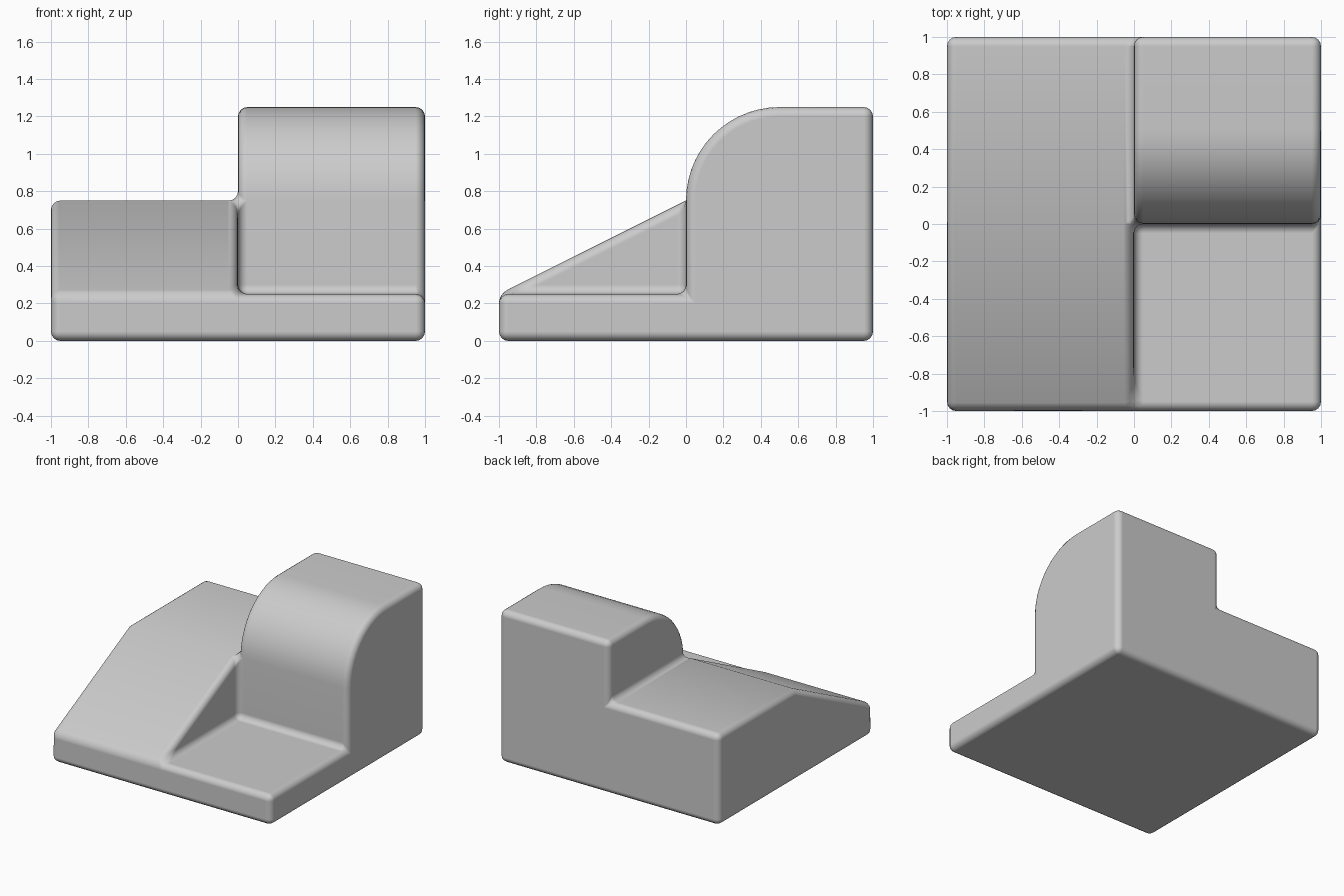
import bpy, bmesh, math

if "Cube" in bpy.data.objects:
    bpy.data.objects.remove(bpy.data.objects["Cube"])

bm = bmesh.new()


def face(points):
    bm.faces.new([bm.verts.new(p) for p in points])


def side(x, profile):
    face([(x, y, z) for y, z in profile])


def strip(x0, x1, profile):
    for (ya, za), (yb, zb) in zip(profile, profile[1:]):
        face([(x0, ya, za), (x1, ya, za), (x1, yb, zb), (x0, yb, zb)])


# Top outlines (y, z) of the ramp half and the rounded step half
N = 14
arc = [(0.5 - 0.5 * math.cos(i * math.pi / 2 / N), 0.75 + 0.5 * math.sin(i * math.pi / 2 / N))
       for i in range(N + 1)]
ramp = [(-1, 0.25), (0, 0.75), (1, 0.75)]
step = [(-1, 0.25), (0, 0.25)] + arc + [(1, 1.25)]

# Tops and outer sides
strip(-1, 0, ramp)
strip(0, 1, step)
side(-1, [(-1, 0)] + ramp + [(1, 0)])
side(1, [(-1, 0)] + step + [(1, 0)])

# Inner walls where the two halves differ in height
side(0, [(-1, 0.25), (0, 0.25), (0, 0.75)])
side(0, arc + [(1, 1.25), (1, 0.75)])

# Bottom, front and back
face([(-1, -1, 0), (1, -1, 0), (1, 1, 0), (-1, 1, 0)])
face([(x, -1, z) for x, z in [(-1, 0), (1, 0), (1, 0.25), (0, 0.25), (-1, 0.25)]])
face([(x, 1, z) for x, z in [(-1, 0), (1, 0), (1, 1.25), (0, 1.25), (0, 0.75), (-1, 0.75)]])

bmesh.ops.remove_doubles(bm, verts=bm.verts[:], dist=1e-4)
bmesh.ops.recalc_face_normals(bm, faces=bm.faces[:])
mesh = bpy.data.meshes.new("ramp_and_step_block")
bm.to_mesh(mesh)
bm.free()
block = bpy.data.objects.new("ramp_and_step_block", mesh)
bpy.context.collection.objects.link(block)

# Soft rounded edges, inside corners included
bevel = block.modifiers.new("rounded_edges", 'BEVEL')
bevel.width = 0.05
bevel.segments = 4
bevel.limit_method = 'ANGLE'
bevel.angle_limit = math.radians(30)
bevel.use_clamp_overlap = False
bevel.harden_normals = True

bpy.context.view_layer.objects.active = block
block.select_set(True)
bpy.ops.object.shade_smooth()
